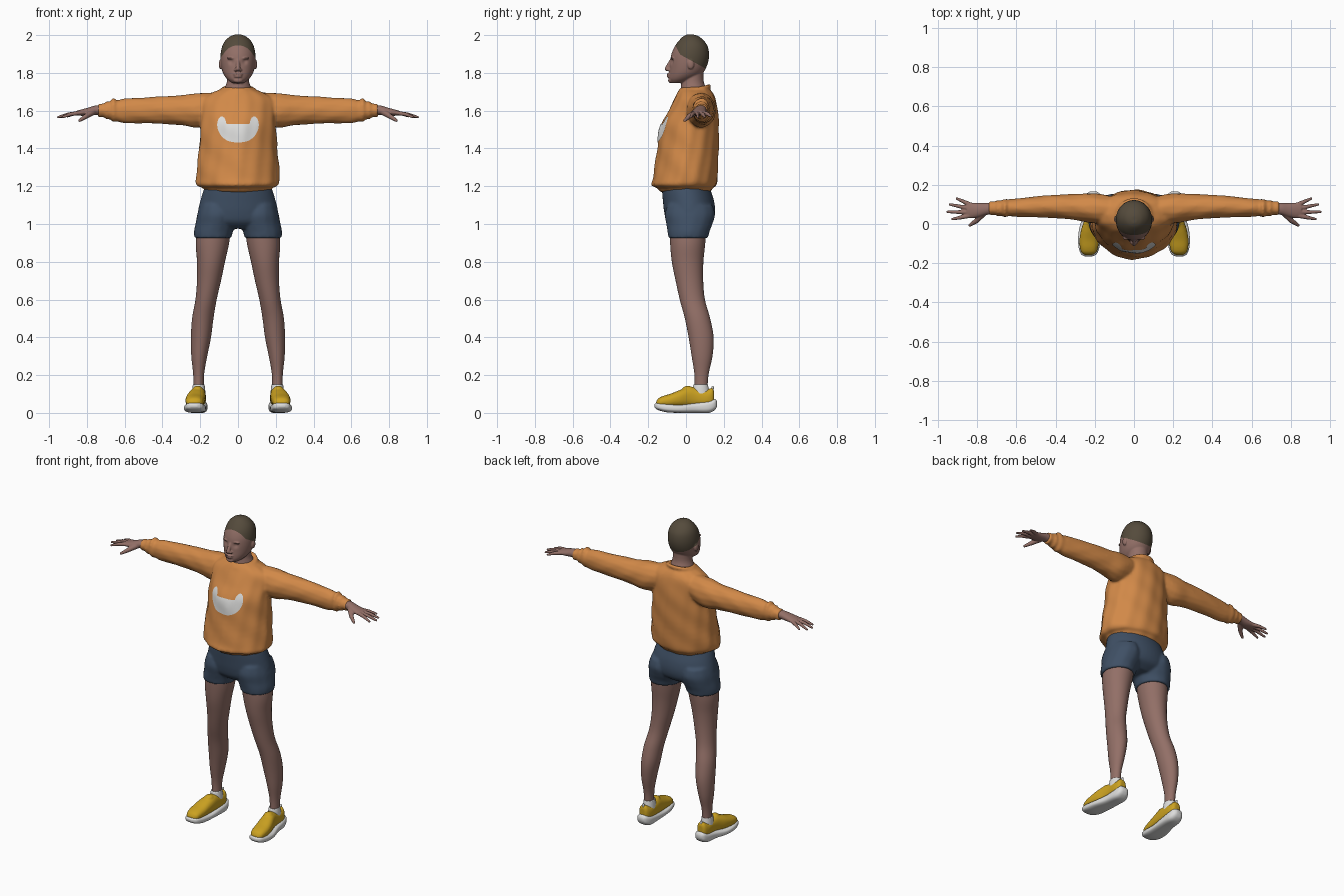
import bpy, bmesh, math
from mathutils import Matrix, Vector
from mathutils.bvhtree import BVHTree

cube = bpy.data.objects.get("Cube")
if cube:
    bpy.data.objects.remove(cube, do_unlink=True)


def material(name, r, g, b):
    m = bpy.data.materials.new(name)
    m.use_nodes = True
    m.diffuse_color = (r, g, b, 1)
    for node in m.node_tree.nodes:
        if node.type == 'BSDF_PRINCIPLED':
            node.inputs["Base Color"].default_value = (r, g, b, 1)
            node.inputs["Roughness"].default_value = .8
    return m


SKIN = material("skin brown", .29, .16, .135)
HAIR = material("hair dark brown", .09, .07, .045)
ORANGE = material("sweater orange", .64, .25, .065)
NAVY = material("shorts navy", .05, .08, .13)
YELLOW = material("shoe yellow", .6, .36, .015)
WHITE = material("off white", .72, .72, .71)
AXES = {'z': lambda t, a, b: (a, b, t), 'x': lambda t, a, b: (t, a, b), 'y': lambda t, a, b: (a, t, b)}


def sym(rows):
    """Expand (t, half width, b0, b1) into full ring bounds."""
    return [(t, -w, w, b0, b1) for t, w, b0, b1 in rows]


def loft(bm, rows, axis='z', side=1, n=48, steps=5, power=1, taper=0, ripple=0):
    """Closed skin through rings (t, a0, a1, b0, b1), smoothed along its length."""
    fine = []
    for i in range(len(rows) - 1):
        p = [Vector(rows[min(max(j, 0), len(rows) - 1)]) for j in range(i - 1, i + 3)]
        for s in range(steps):
            u = s / steps
            m1, m2 = (p[2] - p[0]) / 2, (p[3] - p[1]) / 2
            d = p[2] - p[1]
            fine.append(p[1] + m1 * u + (3 * d - 2 * m1 - m2) * u ** 2 + (m1 + m2 - 2 * d) * u ** 3)
    fine.append(Vector(rows[-1]))
    rings = []
    for t, a0, a1, b0, b1 in fine:
        ring = []
        for k in range(n):
            ang = math.tau * k / n
            c, s = math.cos(ang), math.sin(ang)
            c, s = math.copysign(abs(c) ** power, c), math.copysign(abs(s) ** power, s)
            r = 1 + ripple * math.sin(9 * ang + 14 * t) * math.sin(4 * ang - 25 * t)
            a = (a0 + a1) / 2 + (a1 - a0) / 2 * c * r * (1 - taper * max(0, -s) ** 2)
            x, y, z = AXES[axis](t, a, (b0 + b1) / 2 + (b1 - b0) / 2 * s * r)
            ring.append(bm.verts.new((x * side, y, z)))
        rings.append(ring)
    for lo, hi in zip(rings, rings[1:]):
        for k in range(n):
            bm.faces.new((lo[k], lo[k - 1], hi[k - 1], hi[k]))
    bm.faces.new(rings[0])
    bm.faces.new(rings[-1][::-1])


def blob(bm, loc, size):
    mat = Matrix.Translation(loc) @ Matrix.Diagonal((*size, 1))
    bmesh.ops.create_uvsphere(bm, u_segments=20, v_segments=14, radius=1, matrix=mat)


def rod(bm, p, q, r1, r2):
    p, q = Vector(p), Vector(q)
    mat = Matrix.Translation((p + q) / 2) @ (q - p).to_track_quat('Z', 'Y').to_matrix().to_4x4()
    bmesh.ops.create_cone(bm, cap_ends=True, segments=16, radius1=r1, radius2=r2, depth=(q - p).length, matrix=mat)
    blob(bm, p, (r1,) * 3)
    blob(bm, q, (r2,) * 3)


def finish(name, bm, mat, voxel=0, smooth=4):
    """Make the object; a voxel size fuses overlapping pieces into one skin."""
    bmesh.ops.recalc_face_normals(bm, faces=bm.faces)
    me = bpy.data.meshes.new(name)
    bm.to_mesh(me)
    bm.free()
    ob = bpy.data.objects.new(name, me)
    bpy.context.collection.objects.link(ob)
    if voxel:
        rem = ob.modifiers.new("fuse", 'REMESH')
        rem.mode, rem.voxel_size = 'VOXEL', voxel
        sm = ob.modifiers.new("soften", 'SMOOTH')
        sm.factor, sm.iterations = .5, smooth
        dg = bpy.context.evaluated_depsgraph_get()
        baked = bpy.data.meshes.new_from_object(ob.evaluated_get(dg))
        ob.modifiers.clear()
        ob.data = baked
    ob.data.materials.clear()
    ob.data.materials.append(mat)
    ob.data.shade_smooth()
    return ob


# Head with neck, ears and facial features
bm = bmesh.new()
loft(bm, sym([(2.003, .015, .005, .04), (1.993, .042, -.015, .068), (1.97, .068, -.038, .095),
              (1.94, .084, -.06, .115), (1.9, .092, -.077, .122), (1.86, .092, -.084, .118),
              (1.82, .086, -.087, .103), (1.79, .075, -.09, .08), (1.765, .056, -.09, .04),
              (1.746, .03, -.08, -.01)]))
loft(bm, sym([(1.66, .085, -.03, .125), (1.71, .073, -.028, .11), (1.76, .058, -.022, .093), (1.84, .058, -.01, .095)]))
rod(bm, (0, -.08, 1.865), (0, -.1, 1.822), .008, .013)
blob(bm, (0, -.088, 1.793), (.026, .015, .006))
blob(bm, (0, -.088, 1.781), (.022, .014, .007))
blob(bm, (0, -.08, 1.76), (.025, .015, .014))
for side in (-1, 1):
    blob(bm, (side * .092, .025, 1.845), (.01, .018, .026))
    blob(bm, (side * .013, -.093, 1.816), (.009, .01, .008))
    blob(bm, (side * .036, -.072, 1.877), (.024, .011, .006))
head = finish("head", bm, SKIN, .004, 3)

# Eye hollows, then a hairline cut along two planes
planes = [(Vector((0, -.055, 1.943)), Vector((0, 1.9, 1))), (Vector((0, 0, 1.88)), Vector((0, .55, 1)))]
bm = bmesh.new()
bm.from_mesh(head.data)
for v in bm.verts:
    for side in (-1, 1):
        d = (v.co - Vector((side * .036, -.078, 1.86))).length
        v.co.y += .008 * math.exp(-(d / .015) ** 2)
for co, no in planes:
    bmesh.ops.bisect_plane(bm, geom=bm.verts[:] + bm.edges[:] + bm.faces[:], plane_co=co, plane_no=no)
for f in bm.faces:
    c = f.calc_center_median()
    f.material_index = int(all((c - co).dot(no) > 0 for co, no in planes))
bm.to_mesh(head.data)
bm.free()
head.data.materials.append(HAIR)

# Sweater: body, sleeves and collar fused together
bm = bmesh.new()
loft(bm, sym([(1.17, .17, -.137, .13), (1.19, .183, -.15, .143), (1.206, .215, -.182, .16),
              (1.25, .221, -.173, .167), (1.4, .207, -.151, .173), (1.52, .199, -.135, .173),
              (1.6, .197, -.092, .167), (1.66, .185, -.062, .157), (1.693, .14, -.046, .142),
              (1.712, .095, -.036, .125), (1.725, .075, -.025, .11)]), n=96, taper=.15, ripple=.022)
for side in (-1, 1):
    loft(bm, [(.06, .01, .13, 1.56, 1.695), (.2, .004, .156, 1.512, 1.694), (.3, .02, .152, 1.523, 1.681),
              (.4, .03, .149, 1.53, 1.676), (.5, .034, .141, 1.533, 1.669), (.6, .037, .13, 1.534, 1.664),
              (.64, .04, .126, 1.542, 1.655), (.66, .034, .127, 1.54, 1.668), (.68, .043, .12, 1.556, 1.647),
              (.695, .04, .122, 1.553, 1.65), (.71, .047, .116, 1.566, 1.638), (.742, .045, .117, 1.564, 1.638)],
         'x', side, ripple=.025)
ring = [Vector((.082 * math.cos(a), .043 + .08 * math.sin(a), 1.71 + .02 * math.sin(a)))
        for a in (math.tau * k / 32 for k in range(32))]
for k in range(32):
    rod(bm, ring[k - 1], ring[k], .011, .011)
sweater = finish("sweater", bm, ORANGE, .008, 4)

# Animal-head emblem draped over the chest
tree = BVHTree.FromPolygons([v.co for v in sweater.data.vertices], [p.vertices for p in sweater.data.polygons])
bm = bmesh.new()
cols = []
for i in range(49):
    u = -math.cos(math.pi * i / 48)
    ear = max(0, 1 - ((abs(u) - .78) / .22) ** 2)
    top = 1.538 + .032 * math.sqrt(ear) - .008 * (1 - ear)
    low = 1.52 - .088 * (1 - abs(u) ** 2.6) ** .6
    col = []
    for j in range(13):
        x, z = .11 * u, low + (top - low) * j / 12
        hit = tree.ray_cast(Vector((x, -1, z)), Vector((0, 1, 0)))[0]
        col.append(bm.verts.new((x, (hit.y if hit else -.12) - .004, z)))
    cols.append(col)
for a, b in zip(cols, cols[1:]):
    for j in range(12):
        bm.faces.new((a[j], b[j], b[j + 1], a[j + 1]))
finish("chest_emblem", bm, WHITE)

# Shorts: hips and two short legs
bm = bmesh.new()
loft(bm, sym([(1.215, .165, -.125, .12), (1.18, .182, -.127, .13), (1.12, .2, -.122, .149),
              (1.06, .213, -.115, .154), (1.01, .21, -.1, .138), (.975, .12, -.06, .09)]))
for side in (-1, 1):
    loft(bm, [(1.1, .03, .2, -.1, .14), (1.05, .012, .216, -.112, .153), (1., .012, .225, -.104, .14),
              (.96, .026, .232, -.098, .124), (.926, .036, .231, -.094, .116)], side=side, ripple=.01)
finish("shorts", bm, NAVY, .008, 4)

for side, label in ((1, "left"), (-1, "right")):
    # Leg
    bm = bmesh.new()
    loft(bm, [(1., .035, .21, -.085, .11), (.9, .047, .223, -.084, .102), (.8, .069, .217, -.075, .092),
              (.7, .09, .217, -.055, .091), (.6, .113, .225, -.033, .1), (.5, .13, .243, -.006, .128),
              (.4, .143, .249, .014, .146), (.3, .163, .247, .03, .14), (.2, .18, .237, .045, .119),
              (.1, .18, .236, .045, .112)], side=side)
    finish(label + "_leg", bm, SKIN)

    # Hand with spread fingers
    bm = bmesh.new()
    loft(bm, [(.7, .05, .112, 1.575, 1.63), (.75, .047, .108, 1.577, 1.628), (.79, .036, .107, 1.573, 1.617),
              (.83, .03, .109, 1.573, 1.606), (.855, .036, .108, 1.574, 1.599)], 'x', side)
    tips = [(.928, .025, 1.566), (.952, .062, 1.566), (.94, .1, 1.566), (.905, .13, 1.57)]
    for k, tip in enumerate(tips):
        base = Vector((.845 - .004 * k, .041 + .019 * k, 1.588))
        mid = base.lerp(Vector(tip), .5) + Vector((0, 0, .004))
        flip = Vector((side, 1, 1))
        rod(bm, base * flip, mid * flip, .0115, .01)
        rod(bm, mid * flip, Vector(tip) * flip, .01, .0065)
    rod(bm, (side * .77, .055, 1.593), (side * .805, .016, 1.57), .018, .013)
    rod(bm, (side * .805, .016, 1.57), (side * .838, -.006, 1.548), .013, .008)
    finish(label + "_hand", bm, SKIN, .004, 2)

    # Sock
    bm = bmesh.new()
    loft(bm, [(.08, .17, .245, .03, .13), (.125, .174, .242, .034, .121), (.15, .177, .239, .04, .116)], side=side)
    finish(label + "_sock", bm, WHITE)

    # Shoe upper with tongue
    bm = bmesh.new()
    loft(bm, [(-.158, .215, .25, .04, .06), (-.145, .193, .268, .03, .078), (-.12, .184, .276, .03, .09),
              (-.08, .178, .278, .03, .102), (-.03, .174, .27, .03, .122), (.02, .171, .254, .03, .138),
              (.06, .17, .247, .03, .132), (.11, .17, .246, .03, .124), (.138, .178, .239, .03, .132),
              (.149, .19, .228, .05, .115)], 'y', side, power=.85)
    blob(bm, (side * .213, .01, .125), (.027, .03, .018))
    finish(label + "_shoe_upper", bm, YELLOW, .005, 2)

    # Shoe sole and heel pull tab
    bm = bmesh.new()
    loft(bm, [(-.166, .215, .25, .03, .046), (-.15, .188, .273, .016, .054), (-.1, .173, .285, .003, .05),
              (-.03, .168, .281, 0, .044), (.05, .163, .26, 0, .054), (.12, .162, .252, 0, .066),
              (.153, .174, .242, .016, .074), (.165, .19, .226, .036, .06)], 'y', side, power=.7)
    rod(bm, (side * .208, .137, .115), (side * .208, .142, .136), .007, .007)
    finish(label + "_shoe_sole", bm, WHITE)
